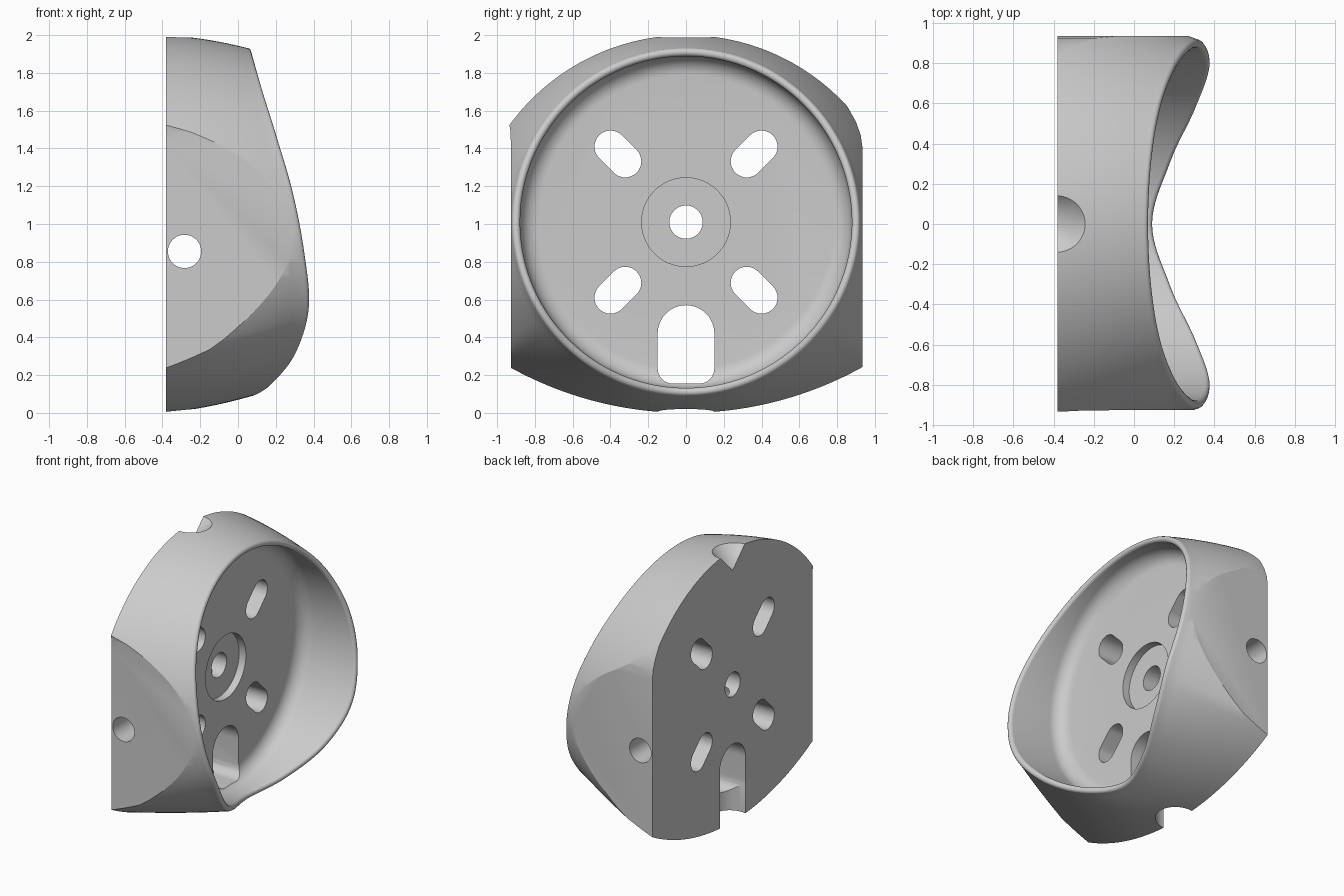
import bpy, bmesh, math
from mathutils import Matrix, Vector

if "Cube" in bpy.data.objects:
    bpy.data.objects.remove(bpy.data.objects["Cube"], do_unlink=True)

BACK, FLOOR, MID = -0.38, -0.10, 1.01   # back plane, cavity floor, cavity axis height
SEGMENTS = 160

grey = bpy.data.materials.new("plain grey")
grey.use_nodes = True
grey.diffuse_color = (0.6, 0.6, 0.6, 1)
grey.node_tree.nodes["Principled BSDF"].inputs["Base Color"].default_value = (0.6, 0.6, 0.6, 1)


def add_object(name, bm):
    bmesh.ops.recalc_face_normals(bm, faces=bm.faces)
    mesh = bpy.data.meshes.new(name)
    bm.to_mesh(mesh)
    bm.free()
    mesh.materials.append(grey)
    obj = bpy.data.objects.new(name, mesh)
    bpy.context.collection.objects.link(obj)
    return obj


# Saddle-shaped rim: depth at equal angle steps from the bottom to the top
RIM = [0.09, 0.18, 0.305, 0.375, 0.35, 0.29, 0.205, 0.13, 0.085, 0.07]


def rim_x(angle):
    last = len(RIM) - 1
    pos = math.acos(math.cos(angle)) / math.pi * last
    i = min(int(pos), last - 1)
    t = pos - i
    a, b, c, d = RIM[abs(i - 1)], RIM[i], RIM[i + 1], RIM[min(i + 2, 2 * last - i - 2)]
    return b + t * ((c - a) + t * ((2*a - 5*b + 4*c - d) + t * (3*b - a - 3*c + d))) / 2


def ray_to_circle(direction, centre_z, radius):
    dz = MID - centre_z
    along = direction * dz
    return -along + math.sqrt(along * along - dz * dz + radius * radius)


def back_radius(angle):
    # The back outline is the overlap of a steep top arc and a flatter bottom arc
    up = -math.cos(angle)
    return min(ray_to_circle(up, 0.845, 1.155), ray_to_circle(up, 1.92, 1.92))


def section(angle):
    """Radius and depth of one slice: outer wall, rounded lip, inner wall, floor fillet."""
    edge, rear = rim_x(angle), back_radius(angle)
    lip, fillet = 0.022, 0.1
    pts = []
    for k in range(13):
        t = k / 12
        r = rear + (0.922 - rear) * t + 0.04 * t * (1 - t)
        pts.append((r, BACK + (edge - lip - BACK) * t))
    for k in range(1, 9):
        a = math.pi * k / 8
        pts.append((0.9 + lip * math.cos(a), edge - lip + lip * math.sin(a)))
    for k in range(9):
        a = math.pi / 2 * k / 8
        pts.append((0.878 - fillet * (1 - math.cos(a)), FLOOR + fillet * (1 - math.sin(a))))
    return pts


# Main shell
bm = bmesh.new()
slices = []
for s in range(SEGMENTS):
    a = math.tau * s / SEGMENTS
    slices.append([bm.verts.new((x, r * math.sin(a), MID - r * math.cos(a))) for r, x in section(a)])
for s in range(SEGMENTS):
    one, two = slices[s - 1], slices[s]
    for k in range(len(one) - 1):
        bm.faces.new((one[k], one[k + 1], two[k + 1], two[k]))
bm.faces.new([s[0] for s in slices])
bm.faces.new([s[-1] for s in slices])
shell = add_object("round_housing", bm)


def prism(name, outline, x0, x1):
    bm = bmesh.new()
    face = bm.faces.new([bm.verts.new((x0, y, z)) for y, z in outline])
    moved = bmesh.ops.extrude_face_region(bm, geom=[face])["geom"]
    bmesh.ops.translate(bm, vec=(x1 - x0, 0, 0),
                        verts=[v for v in moved if isinstance(v, bmesh.types.BMVert)])
    return add_object(name, bm)


def arc(y, z, r, start, end, steps=24):
    angles = [math.radians(start + (end - start) * k / steps) for k in range(steps + 1)]
    return [(y + r * math.cos(a), z + r * math.sin(a)) for a in angles]


def cylinder(name, centre, r1, r2, depth, axis):
    bm = bmesh.new()
    turn = Vector((0, 0, 1)).rotation_difference(Vector(axis)).to_matrix().to_4x4()
    bmesh.ops.create_cone(bm, cap_ends=True, segments=64, radius1=r1, radius2=r2,
                          depth=depth, matrix=Matrix.Translation(centre) @ turn)
    return add_object(name, bm)


def carve(cutter, operation="DIFFERENCE"):
    mod = shell.modifiers.new(cutter.name, "BOOLEAN")
    mod.operation, mod.solver, mod.object = operation, "EXACT", cutter
    graph = bpy.context.evaluated_depsgraph_get()
    mesh = bpy.data.meshes.new_from_object(shell.evaluated_get(graph))
    shell.modifiers.clear()
    shell.data = mesh
    bpy.data.objects.remove(cutter, do_unlink=True)


# Flat front and rear sides, with a softened upper rear corner
flats = [(-0.927, -0.2), (0.935, -0.2), (0.935, 1.40), (0.925, 1.47), (0.9, 1.54), (0.85, 1.63),
         (0.76, 1.74), (0.76, 2.2), (-0.936, 2.2), (-0.936, 1.53), (-0.929, 1.49), (-0.927, 1.42)]
carve(prism("side_flats", flats, -1, 1), "INTERSECT")

# Centre recess and bore
carve(cylinder("centre_recess", (FLOOR, 0, MID), 0.235, 0.235, 0.11, (1, 0, 0)))
carve(cylinder("centre_bore", (-0.25, 0, MID), 0.088, 0.088, 0.5, (1, 0, 0)))

# Four diagonal mounting slots
for turn in (45, 135, 225, 315):
    d = Vector((math.cos(math.radians(turn)), math.sin(math.radians(turn))))
    far, near = d * 0.565, d * 0.455
    outline = (arc(far.x, MID + far.y, 0.085, turn - 90, turn + 90)
               + arc(near.x, MID + near.y, 0.085, turn + 90, turn + 270))
    carve(prism("mounting_slot", outline, -0.6, 0.0))

# Arched cable opening through the floor, with a channel running out below
opening = (arc(0, 0.42, 0.15, 0, 180) + arc(-0.07, 0.235, 0.08, 180, 270, 8)
           + arc(0.07, 0.235, 0.08, 270, 360, 8))
carve(prism("cable_opening", opening, -0.6, 0.02))
carve(cylinder("cable_channel", (BACK, 0, 0.1), 0.148, 0.148, 0.64, (0, 0, 1)))

# Conical notch at the top and the cross hole from side to side
carve(cylinder("top_notch", (BACK, 0, 1.95), 0.0, 0.2, 0.2, (0, 0, 1)))
carve(cylinder("cross_hole", (-0.283, 0, 0.855), 0.088, 0.088, 3, (0, 1, 0)))

bpy.ops.object.select_all(action="DESELECT")
shell.select_set(True)
bpy.context.view_layer.objects.active = shell
bpy.ops.object.shade_smooth_by_angle(angle=math.radians(25))
